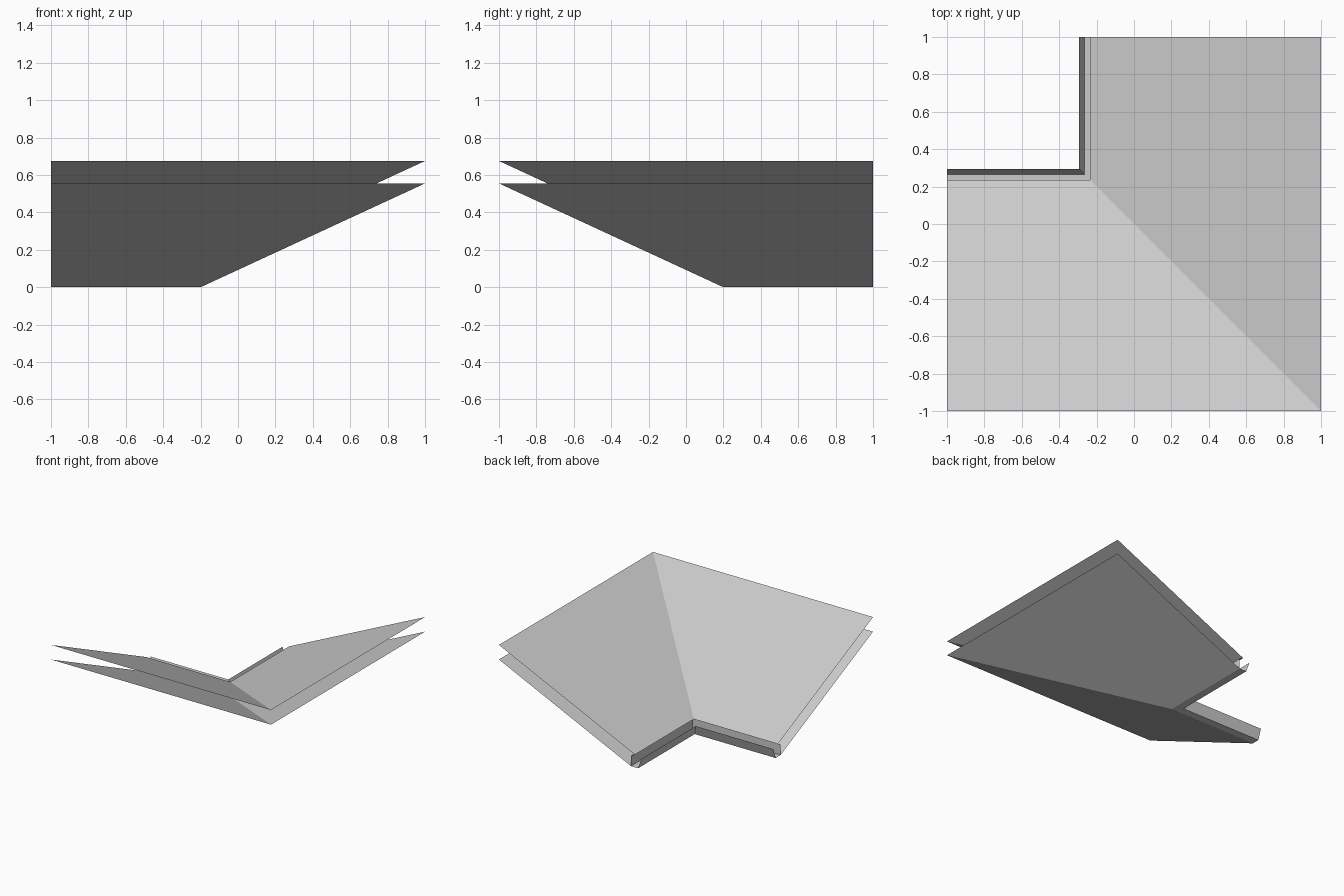
import bpy
import bmesh

cube = bpy.data.objects.get("Cube")
if cube:
    bpy.data.objects.remove(cube, do_unlink=True)

# Single plain grey
grey = bpy.data.materials.new("plain_grey")
grey.use_nodes = True
colour = (0.6, 0.6, 0.6, 1)
grey.diffuse_color = colour
grey.node_tree.nodes["Principled BSDF"].inputs["Base Color"].default_value = colour


def sweep(name, profile):
    """Sweep a profile of (offset, height) around the mitred L-shaped corner."""
    bm = bmesh.new()
    rows = [[bm.verts.new(p) for p in ((-1, -d, z), (d, -d, z), (d, 1, z))]
            for d, z in profile]
    for a, b in zip(rows, rows[1:]):
        for i in range(2):
            bm.faces.new((a[i], a[i + 1], b[i + 1], b[i]))
    mesh = bpy.data.meshes.new(name)
    bm.to_mesh(mesh)
    bm.free()
    mesh.materials.append(grey)
    obj = bpy.data.objects.new(name, mesh)
    bpy.context.collection.objects.link(obj)
    return obj


EAVE = -0.2      # wall line of the eave
DRIP = -0.235    # overhanging roof edge
SLOPE = 0.4625
TOP, UNDER = 0.675, 0.555
drip_z = TOP - SLOPE * (1 - DRIP)

# Upper roof skin, valley fold on the diagonal
sweep("upper_roof", [(1, TOP), (DRIP, drip_z)])
# Underside of the roof
sweep("roof_underside", [(EAVE, 0), (1, UNDER)])
# Lip under the roof edge and the upright board behind the gutter
sweep("eave_fascia", [(DRIP, drip_z), (EAVE, 0.085), (EAVE, 0)])
# Open gutter with a flat floor and a flared front wall
sweep("gutter", [(EAVE, 0), (-0.265, 0), (-0.295, 0.085)])
